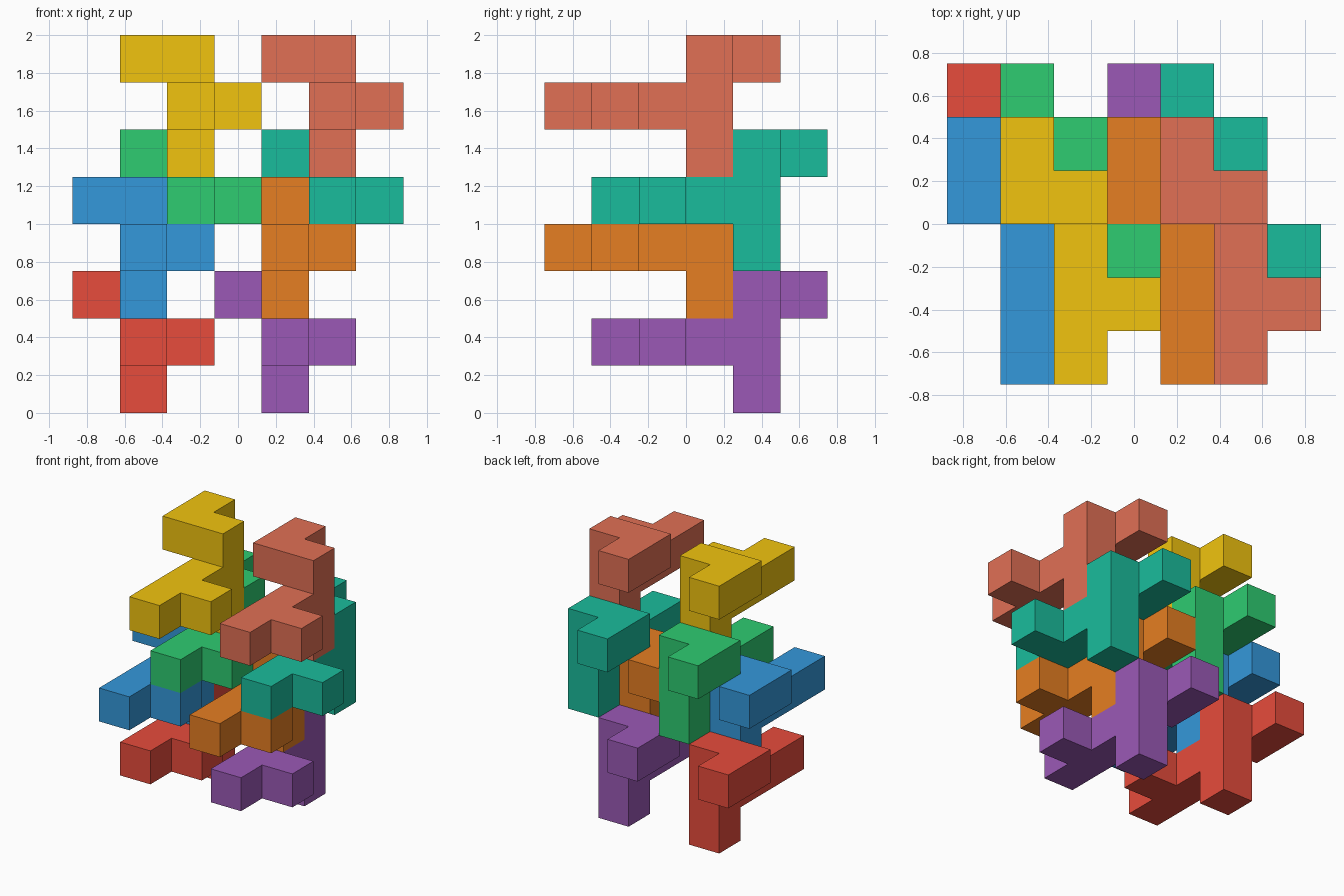
import bpy, bmesh
from mathutils import Vector

if "Cube" in bpy.data.objects:
    bpy.data.objects.remove(bpy.data.objects["Cube"])

S = 0.25  # cube size
ORIGIN = Vector((-0.875, -0.75, 0.0))

# One nine-cube piece, in cells relative to the foot of its column
CELLS = {(0, 0, 0), (0, 0, 1), (0, 0, 2),            # column
         (-1, 0, 2), (-1, 1, 2),                     # hooked top arm
         (0, -1, 1), (0, -2, 1), (0, -3, 1),         # long forward arm
         (1, -2, 1)}                                 # side stub

# Name, column foot cell, colour (sRGB)
PIECES = [("red_piece", (1, 4, 0), "e74c3c"),
          ("blue_piece", (1, 3, 2), "3498db"),
          ("green_piece", (2, 4, 3), "2ecc71"),
          ("yellow_piece", (2, 3, 5), "f1c40f"),
          ("purple_piece", (4, 4, 0), "9b59b6"),
          ("orange_piece", (4, 3, 2), "e67e22"),
          ("teal_piece", (5, 4, 3), "1abc9c"),
          ("salmon_piece", (5, 3, 5), "e17055")]


def linear(hex_colour):
    vals = [int(hex_colour[i:i + 2], 16) / 255 for i in (0, 2, 4)]
    return [v / 12.92 if v <= 0.04045 else ((v + 0.055) / 1.055) ** 2.4
            for v in vals] + [1.0]


def piece_mesh(name):
    """Outer skin of the joined cubes, with flush faces merged."""
    bm = bmesh.new()
    for cell in CELLS:
        centre = Vector(cell) + Vector((0.5, 0.5, 0.5))
        for axis in range(3):
            for sign in (-1, 1):
                n = Vector((0, 0, 0))
                n[axis] = sign
                if tuple(int(c + d) for c, d in zip(cell, n)) in CELLS:
                    continue
                u = Vector((0, 0, 0))
                u[(axis + 1) % 3] = 1
                v = n.cross(u)
                corners = [(-1, -1), (1, -1), (1, 1), (-1, 1)]
                bm.faces.new([bm.verts.new((centre + (n + a * u + b * v) / 2) * S)
                              for a, b in corners])
    bmesh.ops.remove_doubles(bm, verts=bm.verts[:], dist=0.001)
    bmesh.ops.dissolve_limit(bm, angle_limit=0.01, verts=bm.verts[:], edges=bm.edges[:])
    bmesh.ops.recalc_face_normals(bm, faces=bm.faces[:])
    mesh = bpy.data.meshes.new(name)
    bm.to_mesh(mesh)
    bm.free()
    return mesh


# Eight interlocking copies of the piece
for name, foot, colour in PIECES:
    obj = bpy.data.objects.new(name, piece_mesh(name))
    obj.location = ORIGIN + Vector(foot) * S
    mat = bpy.data.materials.new(name + "_colour")
    mat.diffuse_color = linear(colour)
    mat.use_nodes = True
    mat.node_tree.nodes["Principled BSDF"].inputs["Base Color"].default_value = mat.diffuse_color
    obj.data.materials.append(mat)
    bpy.context.collection.objects.link(obj)
